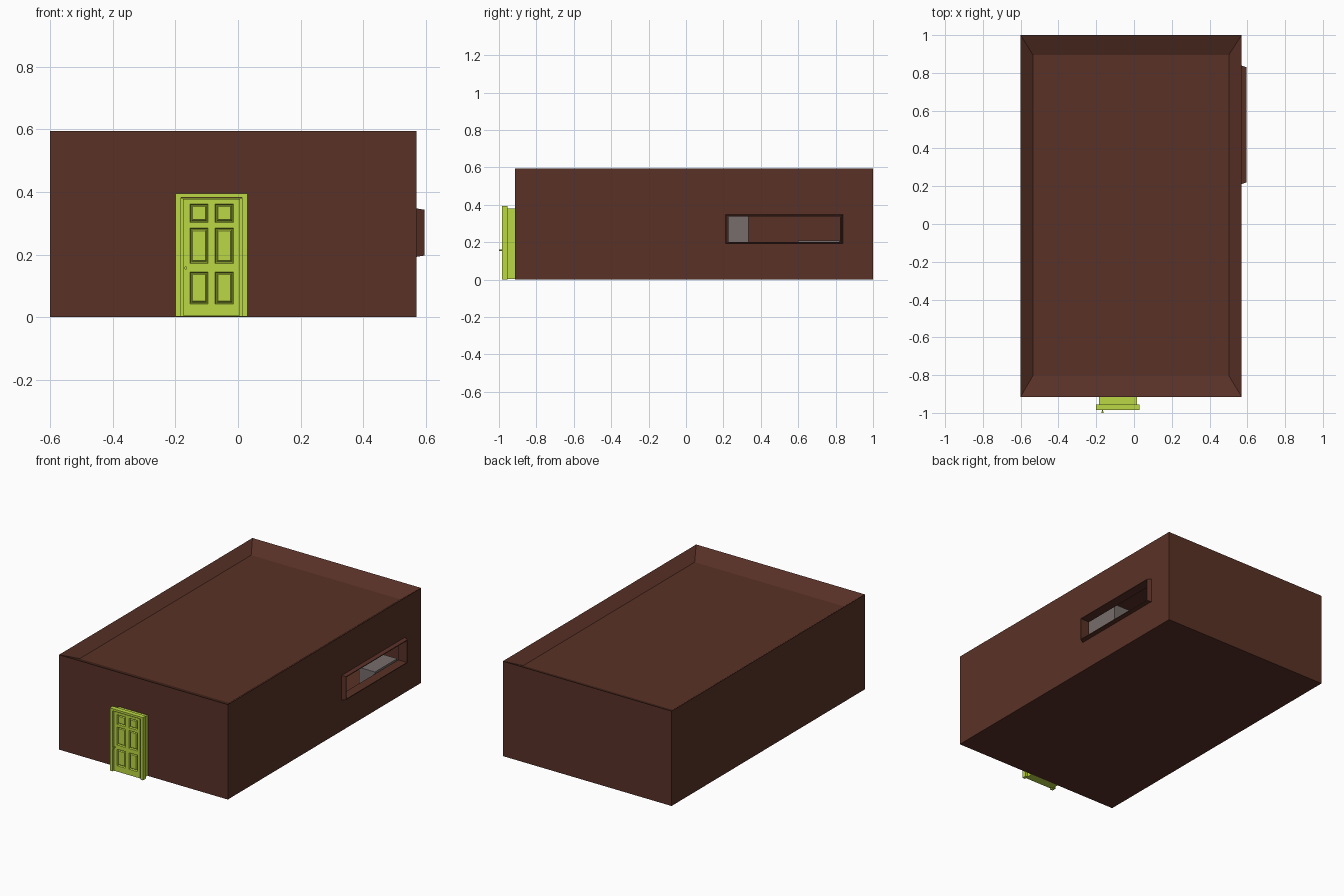
import bpy, bmesh
from mathutils import Vector

if "Cube" in bpy.data.objects:
    bpy.data.objects.remove(bpy.data.objects["Cube"], do_unlink=True)


def material(name, rgb):
    m = bpy.data.materials.new(name)
    m.use_nodes = True
    m.diffuse_color = (*rgb, 1)
    m.node_tree.nodes["Principled BSDF"].inputs["Base Color"].default_value = (*rgb, 1)
    return m


BROWN = material("dark brown", (0.1, 0.031, 0.02))
GREEN = material("lime green", (0.5, 0.68, 0.058))
GREY = material("warm grey", (0.18, 0.155, 0.15))


def finish(name, bm, mat):
    bmesh.ops.recalc_face_normals(bm, faces=bm.faces[:])
    mesh = bpy.data.meshes.new(name)
    bm.to_mesh(mesh)
    bm.free()
    mesh.materials.append(mat)
    ob = bpy.data.objects.new(name, mesh)
    bpy.context.scene.collection.objects.link(ob)
    return ob


def box_mesh(lo, hi):
    lo, hi = Vector(lo), Vector(hi)
    bm = bmesh.new()
    bmesh.ops.create_cube(bm, size=1)
    for v in bm.verts:
        v.co = (lo + hi) / 2 + v.co * (hi - lo)
    return bm


def box(name, lo, hi, mat):
    return finish(name, box_mesh(lo, hi), mat)


def cut(ob, cutter):
    cutter.hide_render = True
    cutter.hide_viewport = True
    mod = ob.modifiers.new("opening", 'BOOLEAN')
    mod.operation = 'DIFFERENCE'
    mod.solver = 'EXACT'
    mod.object = cutter


# Building shell with a sloped, sunken roof
bm = box_mesh((-0.6, -0.915, 0), (0.57, 1, 0.595))
bm.faces.ensure_lookup_table()
top = max(bm.faces, key=lambda f: f.calc_center_median().z)
bmesh.ops.inset_individual(bm, faces=[top], thickness=0.05)
for v in top.verts:
    v.co = (-0.535 if v.co.x < 0 else 0.502, -0.803 if v.co.y < 0 else 0.895, 0.545)
building = finish("building", bm, BROWN)

# Tapered window surround
bm = box_mesh((0.565, 0.21, 0.192), (0.595, 0.84, 0.348))
for v in bm.verts:
    if v.co.x > 0.58:
        v.co.y += 0.01 if v.co.y < 0.5 else -0.01
        v.co.z += 0.005 if v.co.z < 0.27 else -0.005
surround = finish("window_surround", bm, BROWN)

# Room and window opening cutters
room = box("room_cutter", (-0.53, -0.8, 0.03), (0.535, 0.93, 0.52), BROWN)
opening = box("window_cutter", (0.45, 0.226, 0.202), (0.65, 0.824, 0.338), BROWN)
cut(building, room)
cut(building, opening)
cut(surround, opening)

# Furniture inside the room
box("tall_cabinet", (0.2, 0.1, 0.03), (0.43, 0.335, 0.45), GREY)
box("low_cabinet", (0.42, 0.6, 0.03), (0.53, 0.82, 0.21), GREY)

# Door casing and the jamb block behind it
box("door_jamb", (-0.185, -0.962, 0.003), (0.015, -0.91, 0.38), GREEN)
for name, x in (("door_casing_left", 0.012), ("door_casing_right", -0.2)):
    box(name, (x, -0.984, 0.002), (x + 0.018, -0.955, 0.382), GREEN)
box("door_casing_top", (-0.2, -0.984, 0.382), (0.03, -0.955, 0.395), GREEN)

# Door leaf with six grooved, raised panels
xs = (-0.176, -0.154, -0.095, -0.073, -0.014, 0.006)
zs = (0.005, 0.042, 0.145, 0.172, 0.285, 0.302, 0.362, 0.377)
bm = bmesh.new()
grid = [[bm.verts.new((x, -0.977, z)) for z in zs] for x in xs]
panels = []
for i in range(len(xs) - 1):
    for j in range(len(zs) - 1):
        f = bm.faces.new((grid[i][j], grid[i + 1][j], grid[i + 1][j + 1], grid[i][j + 1]))
        if i % 2 and j % 2:
            panels.append(f)
rim = [e for e in bm.edges if e.is_boundary]
sides = bmesh.ops.extrude_edge_only(bm, edges=rim)["geom"]
for v in sides:
    if isinstance(v, bmesh.types.BMVert):
        v.co.y = -0.958
bmesh.ops.recalc_face_normals(bm, faces=bm.faces[:])
if panels[0].normal.y > 0:
    bmesh.ops.reverse_faces(bm, faces=bm.faces[:])
bmesh.ops.inset_individual(bm, faces=panels, thickness=0.005, depth=-0.009)
bmesh.ops.inset_individual(bm, faces=panels, thickness=0.003)
bmesh.ops.inset_individual(bm, faces=panels, thickness=0.005, depth=0.007)
finish("door_leaf", bm, GREEN)

# Door knob on a short stem
for name, radius, y0, y1 in (("knob_stem", 0.003, -0.993, -0.97), ("door_knob", 0.005, -1.0, -0.992)):
    bpy.ops.mesh.primitive_cylinder_add(vertices=12, radius=radius, depth=y1 - y0,
                                        location=(-0.167, (y0 + y1) / 2, 0.157),
                                        rotation=(1.5708, 0, 0))
    knob = bpy.context.object
    knob.name = name
    knob.data.materials.append(GREEN)
    bpy.ops.object.shade_smooth_by_angle()
